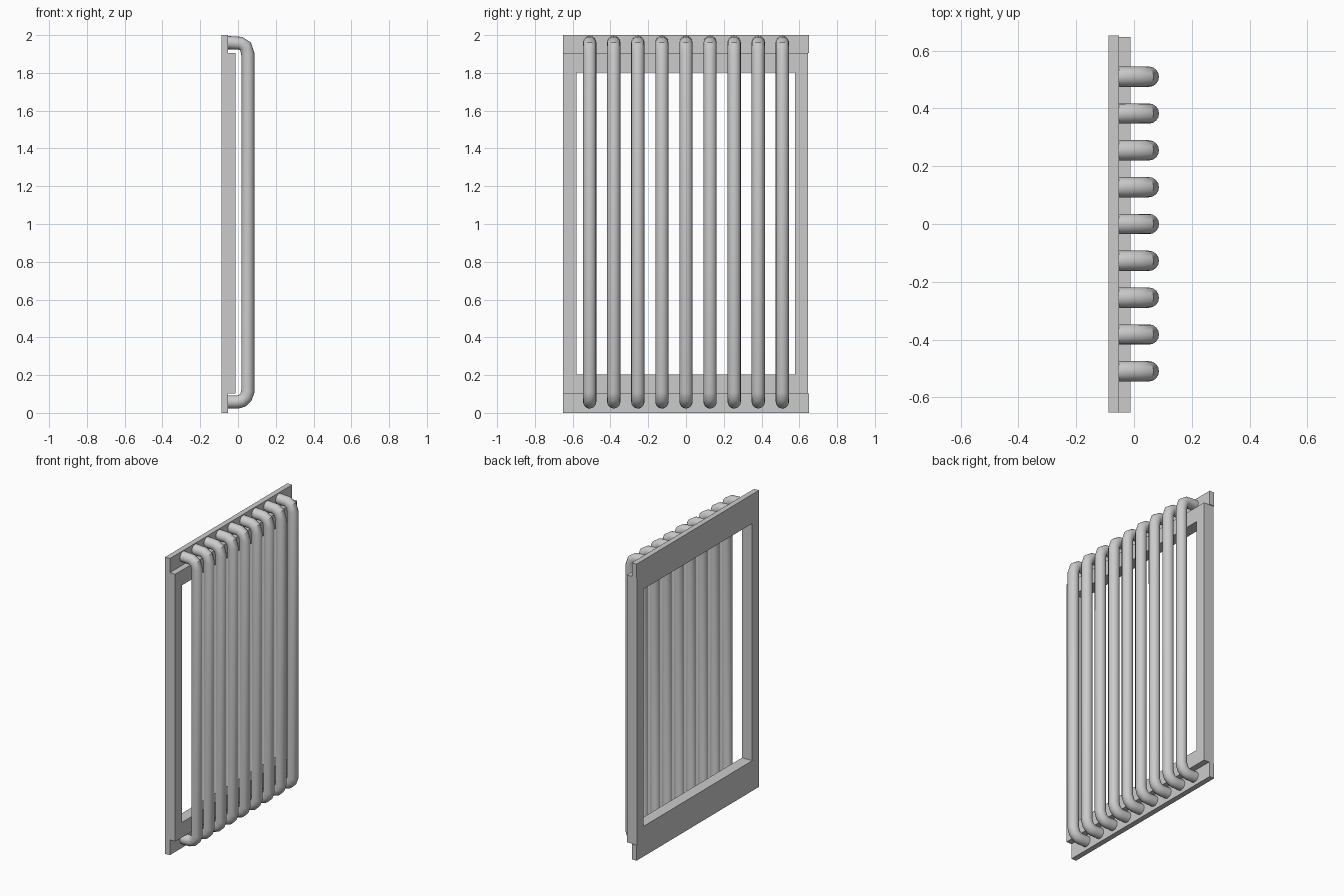
import bpy
import bmesh
import math
from mathutils import Vector

default = bpy.data.objects.get("Cube")
if default:
    bpy.data.objects.remove(default, do_unlink=True)

grey = bpy.data.materials.new("light_grey_metal")
grey.use_nodes = True
colour = (0.6, 0.6, 0.6, 1)
grey.diffuse_color = colour
grey.node_tree.nodes["Principled BSDF"].inputs["Base Color"].default_value = colour

BACK, PLATE_FRONT, FRAME_FRONT = -0.088, -0.052, -0.012
HALF_WIDTH = 0.652
BAR_RADIUS, BAR_COUNT, BAR_SPACING = 0.035, 9, 0.1275


def add_mesh(name, bm):
    bmesh.ops.recalc_face_normals(bm, faces=bm.faces)
    mesh = bpy.data.meshes.new(name)
    bm.to_mesh(mesh)
    bm.free()
    mesh.materials.append(grey)
    obj = bpy.data.objects.new(name, mesh)
    bpy.context.collection.objects.link(obj)
    return obj


def panel(name, ys, zs, front, open_centre=False):
    """Extrude a grid of cells from the back plane, optionally leaving the centre open."""
    bm = bmesh.new()
    grid = [[bm.verts.new((BACK, y, z)) for z in zs] for y in ys]
    for i in range(len(ys) - 1):
        for j in range(len(zs) - 1):
            if not (open_centre and i == j == 1):
                bm.faces.new((grid[i][j], grid[i + 1][j], grid[i + 1][j + 1], grid[i][j + 1]))
    result = bmesh.ops.extrude_face_region(bm, geom=bm.faces[:], use_keep_orig=True)
    moved = [g for g in result["geom"] if isinstance(g, bmesh.types.BMVert)]
    bmesh.ops.translate(bm, vec=Vector((front - BACK, 0, 0)), verts=moved)
    return add_mesh(name, bm)


# Thick window frame and the two thin mounting plates
panel("window_frame", (-HALF_WIDTH, -0.58, 0.577, 0.647), (0.103, 0.204, 1.803, 1.905),
      FRAME_FRONT, open_centre=True)
panel("bottom_plate", (-HALF_WIDTH, HALF_WIDTH), (0, 0.103), PLATE_FRONT)
panel("top_plate", (-HALF_WIDTH, HALF_WIDTH), (1.905, 2), PLATE_FRONT)

# One bent guard bar, swept along its path
path = [(-0.054, 0.058), (0.0, 0.058), (0.022, 0.064), (0.042, 0.083), (0.052, 0.113),
        (0.052, 1.9), (0.04, 1.94), (0.013, 1.957), (-0.054, 1.96)]
curve = bpy.data.curves.new("guard_bar_path", "CURVE")
curve.dimensions = "3D"
curve.bevel_depth = BAR_RADIUS
curve.bevel_resolution = 6
curve.use_fill_caps = True
spline = curve.splines.new("POLY")
spline.points.add(len(path) - 1)
for point, (x, z) in zip(spline.points, path):
    point.co = (x, 0, z, 1)
curve.materials.append(grey)
bar = bpy.data.objects.new("guard_bar_1", curve)
bpy.context.collection.objects.link(bar)
bpy.ops.object.select_all(action="DESELECT")
bpy.context.view_layer.objects.active = bar
bar.select_set(True)
bpy.ops.object.convert(target="MESH")
bar = bpy.context.view_layer.objects.active
bpy.ops.object.shade_smooth_by_angle(angle=math.radians(30))

# Repeat the bar evenly across the frame
for i in range(BAR_COUNT):
    copy = bar if i == 0 else bar.copy()
    copy.name = f"guard_bar_{i + 1}"
    copy.location.y = (i - (BAR_COUNT - 1) / 2) * BAR_SPACING
    if i:
        bpy.context.collection.objects.link(copy)
